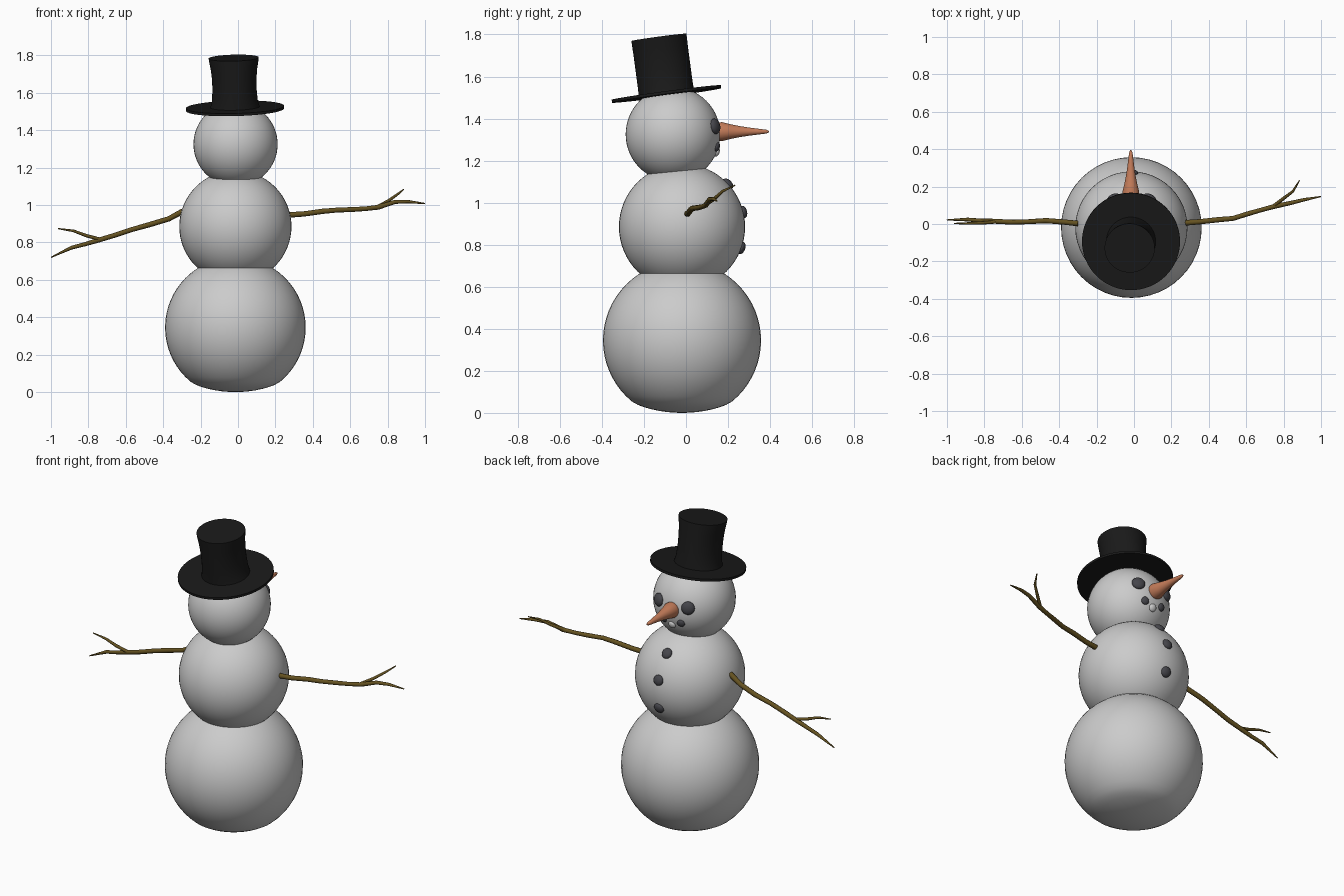
import bpy, bmesh
from math import cos, sin, pi, radians
from mathutils import Vector, Matrix

if "Cube" in bpy.data.objects:
    bpy.data.objects.remove(bpy.data.objects["Cube"])


def material(name, rgb):
    m = bpy.data.materials.new(name)
    m.diffuse_color = (*rgb, 1)
    m.use_nodes = True
    m.node_tree.nodes["Principled BSDF"].inputs["Base Color"].default_value = m.diffuse_color
    return m


BLACK = material("black_felt", (0.01, 0.01, 0.01))
COAL = material("coal", (0.06, 0.06, 0.07))
CARROT = material("carrot", (0.55, 0.2, 0.1))
WOOD = material("wood", (0.13, 0.085, 0.015))


def finish(name, bm, mat=None, angle=40):
    bmesh.ops.recalc_face_normals(bm, faces=bm.faces)
    me = bpy.data.meshes.new(name)
    bm.to_mesh(me)
    bm.free()
    ob = bpy.data.objects.new(name, me)
    bpy.context.collection.objects.link(ob)
    if mat:
        me.materials.append(mat)
    bpy.ops.object.select_all(action='DESELECT')
    ob.select_set(True)
    bpy.context.view_layer.objects.active = ob
    bpy.ops.object.shade_smooth_by_angle(angle=radians(angle))
    return ob


def ball(name, centre, radii, mat=None, rot=Matrix(), flat=None):
    bm = bmesh.new()
    m = Matrix.Translation(centre) @ rot @ Matrix.Diagonal((*radii, 1))
    bmesh.ops.create_uvsphere(bm, u_segments=48, v_segments=32, radius=1, matrix=m)
    if flat:  # squash everything below this height so it rests on the ground
        low = min(v.co.z for v in bm.verts)
        for v in bm.verts:
            if v.co.z < flat:
                v.co.z = flat * (v.co.z - low) / (flat - low)
    return finish(name, bm, mat)


def lathe(name, profile, matrix, mat, segs=48):
    # profile rows: x radius, y radius, height
    bm = bmesh.new()
    rings = [[bm.verts.new(matrix @ Vector((rx * cos(2 * pi * i / segs),
                                            ry * sin(2 * pi * i / segs), z)))
              for i in range(segs)] for rx, ry, z in profile]
    for a, b in zip(rings, rings[1:]):
        for i in range(segs):
            j = (i + 1) % segs
            bm.faces.new((a[i], a[j], b[j], b[i]))
    bm.faces.new(rings[0])
    bm.faces.new(rings[-1])
    return finish(name, bm, mat)


def twig(name, points):
    # points: x, y, z, radius
    cu = bpy.data.curves.new(name, 'CURVE')
    cu.dimensions = '3D'
    cu.bevel_depth = 1
    cu.bevel_resolution = 2
    cu.use_fill_caps = True
    sp = cu.splines.new('POLY')
    sp.points.add(len(points) - 1)
    for p, (x, y, z, r) in zip(sp.points, points):
        p.co = (x, y, z, 1)
        p.radius = r
    sp.use_smooth = True
    cu.materials.append(WOOD)
    ob = bpy.data.objects.new(name, cu)
    bpy.context.collection.objects.link(ob)
    bpy.ops.object.select_all(action='DESELECT')
    ob.select_set(True)
    bpy.context.view_layer.objects.active = ob
    bpy.ops.object.convert(target='MESH')


# Snowballs
BODY, BODY_R = Vector((-0.014, -0.019, 0.885)), 0.30
HEAD, HEAD_R = Vector((-0.013, -0.062, 1.325)), 0.225
ball("base_snowball", (-0.014, -0.019, 0.345), (0.376,) * 3, flat=0.045)
ball("middle_snowball", BODY, (BODY_R,) * 3)
ball("head_snowball", HEAD, (HEAD_R,) * 3)


def pebble(name, centre, radius, direction, size, depth, mat=COAL):
    # flattened lump sitting on a snowball
    d = Vector(direction).normalized()
    rot = d.to_track_quat('Z', 'Y').to_matrix().to_4x4()
    ball(name, centre + d * radius, (size, size, depth), mat, rot)


# Eyes and mouth
for side, s in (("left", -1), ("right", 1)):
    pebble("eye_" + side, HEAD, HEAD_R, (s * 0.097, 0.2, 0.038), 0.037, 0.022)
    pebble("mouth_" + side, HEAD, HEAD_R, (s * 0.057, 0.21, -0.06), 0.022, 0.013)
pebble("mouth_centre", HEAD, HEAD_R, (0.003, 0.207, -0.084), 0.022, 0.013, None)

# Buttons
for i, d in enumerate([(0, 0.219, 0.205), (0.006, 0.29, 0.07), (0.008, 0.28, -0.1)]):
    pebble(f"button_{i + 1}", BODY, BODY_R, d, 0.03, 0.018)

# Nose, pointing to +y
nose = [(0.03, 0), (0.043, 0.015), (0.045, 0.04), (0.035, 0.08), (0.026, 0.125),
        (0.019, 0.17), (0.014, 0.21), (0.009, 0.25), (0.003, 0.263)]
lathe("nose", [(r, r, h) for r, h in nose],
      Matrix.Translation((-0.017, 0.132, 1.338)) @ Matrix.Rotation(-pi / 2, 4, 'X'), CARROT)

# Top hat, leaning back
hat = [(0.262, 0.262, -0.007), (0.262, 0.262, 0.007), (0.132, 0.132, 0.007),
       (0.123, 0.131, 0.04), (0.118, 0.131, 0.1), (0.119, 0.131, 0.16),
       (0.124, 0.131, 0.21), (0.132, 0.132, 0.255), (0.134, 0.132, 0.272)]
lathe("top_hat", hat, Matrix.Translation((-0.016, -0.093, 1.517))
      @ Matrix.Rotation(radians(7.6), 4, 'X') @ Matrix.Rotation(radians(-1.5), 4, 'Y'), BLACK, 64)

# Stick arms with a side branch each
twig("right_arm", [(0.27, 0.006, 0.947, 0.015), (0.35, 0.012, 0.952, 0.014),
                   (0.45, 0.023, 0.966, 0.014), (0.53, 0.03, 0.973, 0.013),
                   (0.61, 0.055, 0.976, 0.013), (0.68, 0.075, 0.98, 0.012),
                   (0.75, 0.094, 0.988, 0.013), (0.84, 0.113, 1.017, 0.011),
                   (0.91, 0.13, 1.018, 0.009), (1.0, 0.147, 1.008, 0.003)])
twig("right_branch", [(0.74, 0.092, 0.988, 0.009), (0.8, 0.137, 1.02, 0.009),
                      (0.85, 0.175, 1.055, 0.007), (0.885, 0.233, 1.083, 0.003)])
twig("left_arm", [(-0.295, 0.002, 0.967, 0.015), (-0.37, 0.01, 0.926, 0.014),
                  (-0.47, 0.018, 0.896, 0.014), (-0.57, 0.012, 0.868, 0.013),
                  (-0.66, 0.01, 0.838, 0.013), (-0.75, 0.015, 0.811, 0.013),
                  (-0.82, 0.018, 0.79, 0.011), (-0.89, 0.024, 0.772, 0.01),
                  (-1.0, 0.022, 0.72, 0.003)])
twig("left_branch", [(-0.73, 0.012, 0.815, 0.009), (-0.81, 0.006, 0.836, 0.009),
                     (-0.88, 0.003, 0.862, 0.007), (-0.963, 0.003, 0.874, 0.003)])
